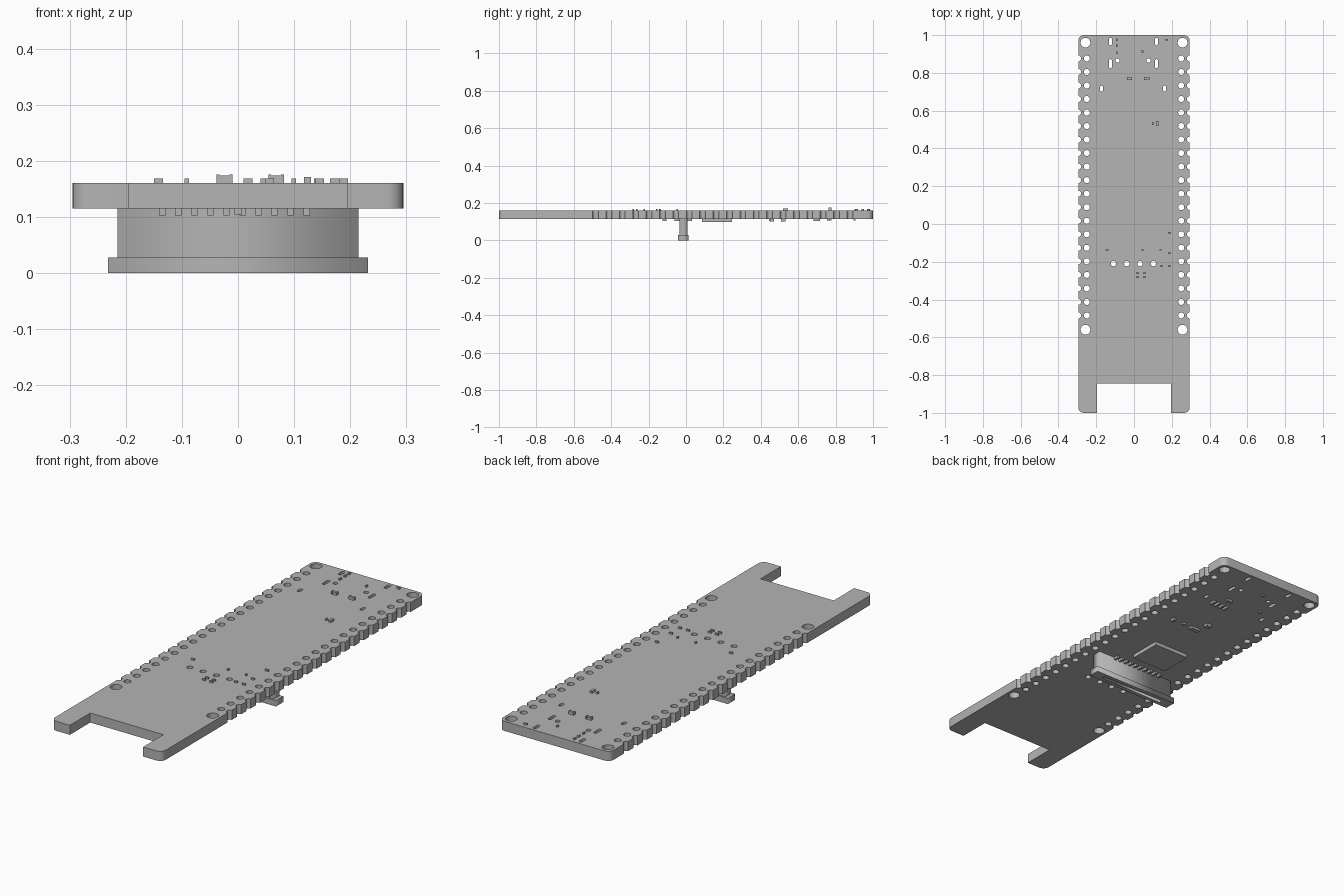
import bpy, bmesh
from math import pi, sin, cos
from mathutils import Matrix, Vector

cube = bpy.data.objects.get("Cube")
if cube:
    bpy.data.objects.remove(cube, do_unlink=True)

grey = bpy.data.materials.new("plain grey")
grey.use_nodes = True
colour = (0.46, 0.46, 0.46, 1)
grey.diffuse_color = colour
grey.node_tree.nodes["Principled BSDF"].inputs["Base Color"].default_value = colour

BOTTOM, TOP = 0.115, 0.161
HALF = 0.295


def add_object(name, mesh):
    obj = bpy.data.objects.new(name, mesh)
    bpy.context.collection.objects.link(obj)
    mesh.materials.clear()
    mesh.materials.append(grey)
    return obj


def plate(name, loops, z0, z1):
    """Extrude an outline, with any inner loops left as holes."""
    curve = bpy.data.curves.new(name, "CURVE")
    curve.dimensions = "2D"
    curve.fill_mode = "BOTH"
    curve.extrude = (z1 - z0) / 2
    for loop in loops:
        spline = curve.splines.new("POLY")
        spline.points.add(len(loop) - 1)
        for point, (x, y) in zip(spline.points, loop):
            point.co = (x, y, 0, 1)
        spline.use_cyclic_u = True
    temp = bpy.data.objects.new(name + " outline", curve)
    bpy.context.collection.objects.link(temp)
    deps = bpy.context.evaluated_depsgraph_get()
    mesh = bpy.data.meshes.new_from_object(temp.evaluated_get(deps))
    bpy.data.objects.remove(temp, do_unlink=True)
    bm = bmesh.new()
    bm.from_mesh(mesh)
    bmesh.ops.remove_doubles(bm, verts=bm.verts, dist=0.00005)
    bmesh.ops.recalc_face_normals(bm, faces=bm.faces)
    bmesh.ops.translate(bm, verts=bm.verts, vec=(0, 0, (z0 + z1) / 2))
    bm.to_mesh(mesh)
    bm.free()
    return add_object(name, mesh)


def boxes(name, items):
    """Join boxes given as x, y, width, depth, low z, high z."""
    bm = bmesh.new()
    for x, y, w, d, z0, z1 in items:
        place = Matrix.Translation((x, y, (z0 + z1) / 2))
        size = Matrix.Diagonal(Vector((w, d, z1 - z0, 1)))
        bmesh.ops.create_cube(bm, size=1, matrix=place @ size)
    mesh = bpy.data.meshes.new(name)
    bm.to_mesh(mesh)
    bm.free()
    return add_object(name, mesh)


def arc(x, y, r, start, end, n):
    return [(x + r * cos(start + (end - start) * i / n),
             y + r * sin(start + (end - start) * i / n)) for i in range(n + 1)]


def circle(x, y, r):
    return arc(x, y, r, 0, 2 * pi, 20)[:-1]


def slot(x, y, r, half):
    return arc(x, y + half - r, r, 0, pi, 8) + arc(x, y - half + r, r, pi, 2 * pi, 8)


def rect(x0, x1, y0, y1):
    return [(x0, y0), (x1, y0), (x1, y1), (x0, y1)]


# Board outline: right half from the front cutout round to the back, then mirrored
pin_rows = [-0.484 + 0.0716 * i for i in range(20)]
side = [(0.195, -0.845), (0.195, -1)]
side += arc(HALF - 0.03, -0.97, 0.03, -pi / 2, 0, 6)
for y in pin_rows:
    side += arc(HALF, y, 0.0155, 1.5 * pi, 0.5 * pi, 8)
side += arc(HALF - 0.03, 0.97, 0.03, 0, pi / 2, 6)
outline = side + [(-x, y) for x, y in reversed(side)]

# Drilled holes and slots
holes = []
for s in (-1, 1):
    holes += [circle(s * 0.25, y, 0.016) for y in pin_rows]
    holes += [circle(s * 0.257, y, 0.026) for y in (0.96, -0.56)]
    holes += [slot(s * 0.122 - 0.003, 0.966, 0.008, 0.02),
              slot(s * 0.122 - 0.003, 0.849, 0.008, 0.024),
              circle(s * 0.082 - 0.005, 0.865, 0.011),
              slot(s * 0.167 - 0.005, 0.717, 0.008, 0.016)]
holes += [circle(-0.109 + 0.0705 * i, -0.21, 0.014) for i in range(4)]
board = plate("circuit_board", [outline] + holes, BOTTOM, TOP)

# Small parts on the upper face
upright = [(-0.091, 0.976), (-0.091, 0.945), (-0.091, 0.907), (0.045, 0.913), (0.099, 0.532)]
flat = [(0.172, 0.976), (-0.142, -0.14), (0.188, -0.047), (0.188, -0.156),
        (0.145, -0.223), (0.188, -0.223)]
flat += [(x, y) for x in (0.018, 0.056) for y in (-0.262, -0.283)]
tiny = [(0.045, -0.138), (0.14, -0.137)]
boxes("upper_small_parts",
      [(x, y, 0.008, 0.014, TOP, 0.169) for x, y in upright]
      + [(x, y, 0.016, 0.008, TOP, 0.169) for x, y in flat]
      + [(x, y, 0.009, 0.009, TOP, 0.169) for x, y in tiny]
      + [(0.124, 0.532, 0.013, 0.026, TOP, 0.171)])

# Larger capped parts on the upper face
capped = []
for x in (-0.024, 0.068):
    capped.append((x, 0.77, 0.02, 0.012, TOP, 0.174))
    capped += [(x + s * 0.0115, 0.77, 0.005, 0.014, TOP, 0.176) for s in (-1, 1)]
boxes("upper_capped_parts", capped)

# Connector: flanged socket hanging below the board, open at the bottom
opening = rect(-0.175, 0.175, -0.024, -0.006)
plate("connector_flange", [rect(-0.232, 0.232, -0.043, 0.013), opening], 0, 0.028)
plate("connector_walls", [rect(-0.215, 0.215, -0.035, 0.008), opening], 0.028, 0.09)
plate("connector_root", [rect(-0.215, 0.215, -0.035, 0.008)], 0.09, BOTTOM)
boxes("connector_pins",
      [(-0.135 + 0.0286 * i, y, 0.011, 0.026, 0.103, BOTTOM)
       for i in range(10) for y in (-0.048, 0.02)])

# Main chip on the lower face
boxes("main_chip", [(-0.02, 0.166, 0.19, 0.162, 0.097, BOTTOM)])

# Small parts on the lower face
lower = [(0.147, 0.46, 0.014, 0.022, 0.102, BOTTOM),
         (0.084, 0.46, 0.018, 0.012, 0.105, BOTTOM),
         (0.015, 0.455, 0.05, 0.022, 0.104, BOTTOM),
         (-0.01, 0.52, 0.026, 0.024, 0.101, BOTTOM),
         (0.0, -0.115, 0.014, 0.02, 0.104, BOTTOM)]
lower += [(0.03 + 0.026 * i, 0.7, 0.011, 0.034, 0.104, BOTTOM) for i in range(4)]
lower += [(0.06, 0.76, 0.03, 0.014, 0.105, BOTTOM),
          (-0.12, 0.77, 0.01, 0.014, 0.107, BOTTOM),
          (-0.03, 0.9, 0.014, 0.01, 0.107, BOTTOM)]
boxes("lower_small_parts", lower)

# Smooth the rounded hole and corner walls while keeping edges sharp
bpy.ops.object.select_all(action="DESELECT")
board.select_set(True)
bpy.context.view_layer.objects.active = board
bpy.ops.object.shade_smooth_by_angle(angle=0.55)
